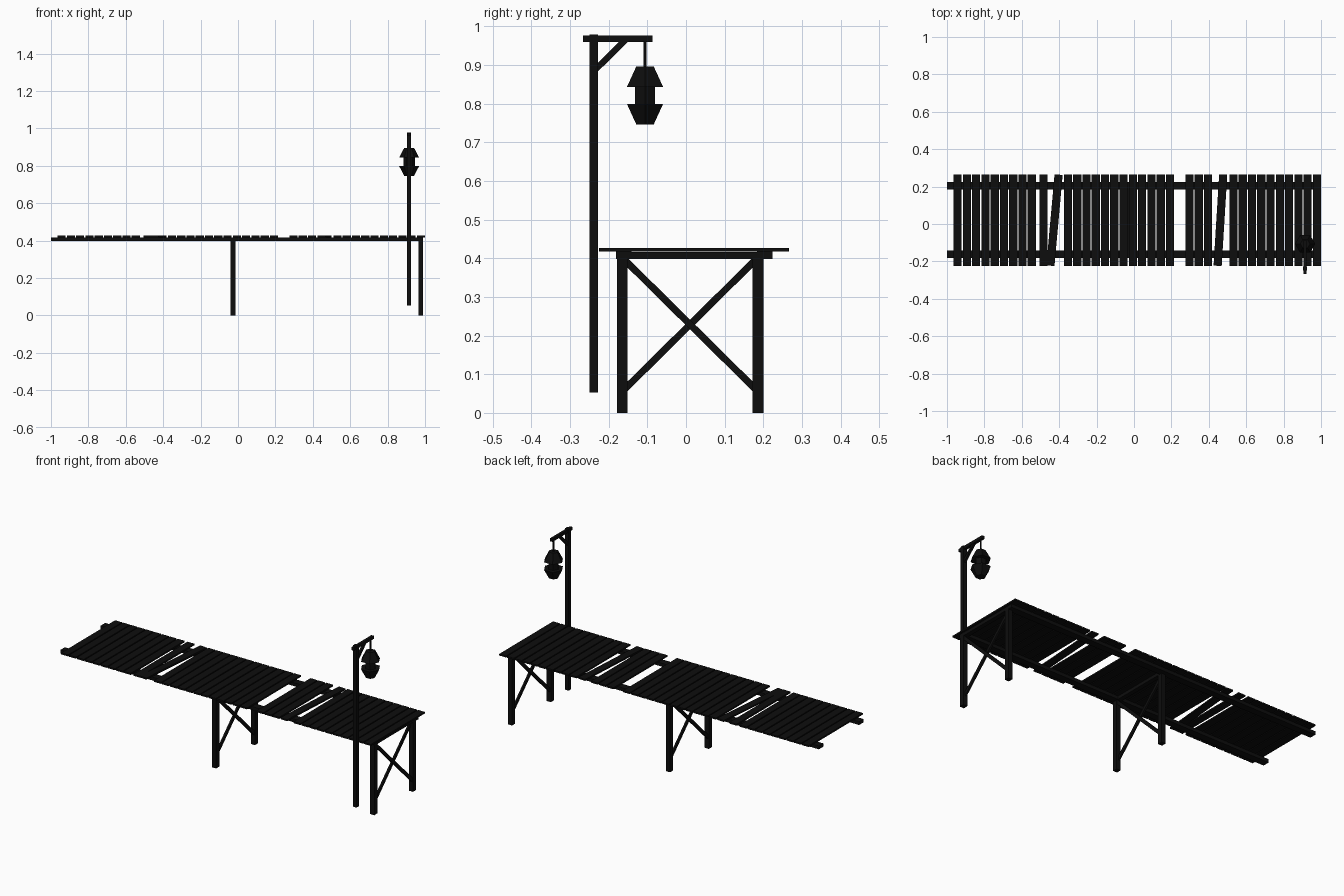
import bpy, bmesh, math
from mathutils import Matrix, Vector

if "Cube" in bpy.data.objects:
    bpy.data.objects.remove(bpy.data.objects["Cube"])

mat = bpy.data.materials.new("dark_wood")
mat.diffuse_color = (0.004, 0.004, 0.004, 1)
mat.use_nodes = True
mat.node_tree.nodes["Principled BSDF"].inputs["Base Color"].default_value = mat.diffuse_color


def finish(bm, name):
    me = bpy.data.meshes.new(name)
    bm.to_mesh(me)
    bm.free()
    me.materials.append(mat)
    ob = bpy.data.objects.new(name, me)
    bpy.context.collection.objects.link(ob)
    return ob


def box(name, lo, hi, turn=0.0):
    """Box between two corners, optionally turned about its vertical axis."""
    lo, hi = Vector(lo), Vector(hi)
    bm = bmesh.new()
    bmesh.ops.create_cube(bm, size=1, matrix=Matrix.Translation((lo + hi) / 2)
                          @ Matrix.Rotation(turn, 4, 'Z')
                          @ Matrix.Diagonal((*(hi - lo), 1)))
    return finish(bm, name)


def strut(name, x, a, b, width, depth):
    """Slanted bar in a plane of constant x, from (y, z) a to b."""
    dy, dz = b[0] - a[0], b[1] - a[1]
    bm = bmesh.new()
    bmesh.ops.create_cube(bm, size=1, matrix=Matrix.Translation((x, (a[0] + b[0]) / 2, (a[1] + b[1]) / 2))
                          @ Matrix.Rotation(math.atan2(dz, dy), 4, 'X')
                          @ Matrix.Diagonal((depth, math.hypot(dy, dz), width, 1)))
    return finish(bm, name)


def hexagon(name, x, y, z0, z1, r0, r1, sides=6):
    """Six-sided tapered piece with corners on the x axis."""
    bm = bmesh.new()
    bmesh.ops.create_cone(bm, cap_ends=True, segments=sides, radius1=r0, radius2=r1, depth=z1 - z0,
                          matrix=Matrix.Translation((x, y, (z0 + z1) / 2)) @ Matrix.Rotation(math.pi / 2, 4, 'Z'))
    return finish(bm, name)


# Deck planks: (first edge, count) per run, leaving the gaps
Y0, Y1, Z0, Z1 = -0.224, 0.265, 0.417, 0.426
W, PITCH = 0.0435, 0.0496
for start, count in ((-0.965, 9), (-0.506, 1), (-0.375, 12), (0.275, 3), (0.51, 10)):
    for i in range(count):
        x = start + i * PITCH
        box("deck_plank", (x, Y0, Z0), (x + W, Y1, Z1))
# Skewed loose planks
for xb, xt in ((-0.447, -0.403), (0.447, 0.477)):
    xc = (xb + xt) / 2
    box("loose_plank", (xc - W / 2, Y0, Z0), (xc + W / 2, Y1, Z1), -math.atan2(xt - xb, Y1 - Y0))

# Long stringers under the deck
for y in (-0.161, 0.204):
    box("stringer", (-1.0, y - 0.02, 0.398), (0.99, y + 0.02, 0.417))

# Trestles: two legs, a cross beam and an X brace
for x in (-0.026, 0.977):
    for y in (-0.165, 0.186):
        box("leg", (x - 0.013, y - 0.014, 0), (x + 0.013, y + 0.014, 0.41))
    box("cross_beam", (x - 0.0125, -0.165, 0.398), (x + 0.0125, 0.186, 0.416))
    strut("brace", x - 0.004, (-0.165, 0.055), (0.186, 0.402), 0.018, 0.01)
    strut("brace", x + 0.004, (-0.165, 0.402), (0.186, 0.055), 0.018, 0.01)

# Lamp post with arm and brace
LX, LY = 0.915, -0.106
box("lamp_post", (LX - 0.011, -0.249, 0.053), (LX + 0.011, -0.227, 0.979))
box("lamp_arm", (LX - 0.008, -0.267, 0.959), (LX + 0.008, -0.086, 0.976))
strut("lamp_brace", LX, (-0.238, 0.884), (-0.155, 0.966), 0.016, 0.012)

# Hanging lantern
hexagon("lantern_rope", LX, LY, 0.89, 0.965, 0.0045, 0.0045)
hexagon("lantern_roof", LX, LY, 0.843, 0.896, 0.054, 0.026)
hexagon("lantern_body", LX, LY, 0.795, 0.848, 0.030, 0.030)
hexagon("lantern_base", LX, LY, 0.746, 0.799, 0.026, 0.054)
